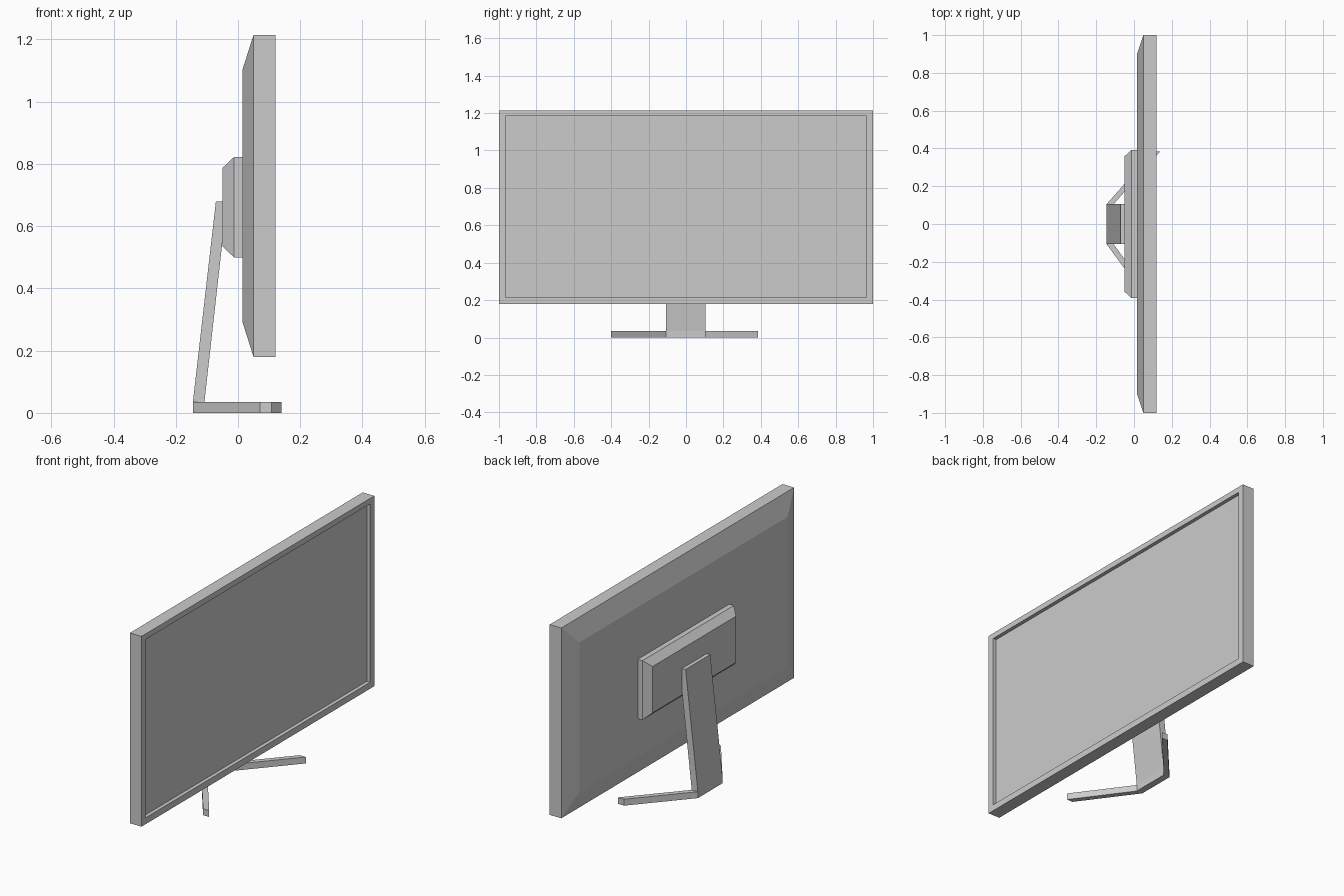
import bpy
import bmesh
from mathutils import Vector

cube = bpy.data.objects.get("Cube")
if cube:
    bpy.data.objects.remove(cube, do_unlink=True)

grey = bpy.data.materials.new("plain_grey")
grey.use_nodes = True
tone = (0.6, 0.6, 0.6, 1)
grey.diffuse_color = tone
grey.node_tree.nodes["Principled BSDF"].inputs["Base Color"].default_value = tone


def finish(name, bm):
    bmesh.ops.recalc_face_normals(bm, faces=bm.faces)
    mesh = bpy.data.meshes.new(name)
    bm.to_mesh(mesh)
    bm.free()
    mesh.materials.append(grey)
    obj = bpy.data.objects.new(name, mesh)
    bpy.context.collection.objects.link(obj)
    return obj


def loft(name, sections):
    """Skin matching loops of points and cap both ends."""
    bm = bmesh.new()
    loops = [[bm.verts.new(p) for p in s] for s in sections]
    for a, b in zip(loops, loops[1:]):
        n = len(a)
        for i in range(n):
            bm.faces.new((a[i], a[(i + 1) % n], b[(i + 1) % n], b[i]))
    bm.faces.new(loops[0])
    bm.faces.new(loops[-1])
    return finish(name, bm)


def upright(x, half_width, bottom, top):
    """Rectangle across the screen at depth x."""
    return [(x, -half_width, bottom), (x, half_width, bottom),
            (x, half_width, top), (x, -half_width, top)]


# Display: tapered back, square rim, narrow bezel and recessed screen
loft("display_panel", [
    upright(0.015, 0.895, 0.29, 1.105),
    upright(0.05, 1.0, 0.18, 1.215),
    upright(0.12, 1.0, 0.18, 1.215),
    upright(0.12, 0.965, 0.215, 1.185),
    upright(0.10, 0.965, 0.215, 1.185)])

# Chamfered mounting block on the back
loft("rear_mount", [
    upright(-0.05, 0.358, 0.535, 0.787),
    upright(-0.013, 0.393, 0.50, 0.822),
    upright(0.015, 0.393, 0.50, 0.822)])

# Leaning neck, trimmed where it meets the mount
neck_side = [(-0.145, 0.035), (-0.108, 0.035), (-0.049, 0.56),
             (-0.049, 0.68), (-0.071, 0.68)]
loft("stand_neck", [[(x, y, z) for x, z in neck_side] for y in (-0.107, 0.105)])

# V-shaped foot: back bar with two splayed legs, cut square at the tips
foot_cuts = [(-0.40, 0.07), (-0.107, -0.145), (0.105, -0.145), (0.385, 0.102)]
loft("stand_foot", [
    [(x, y, 0), (x + 0.037, y, 0), (x + 0.037, y, 0.035), (x, y, 0.035)]
    for y, x in foot_cuts])
